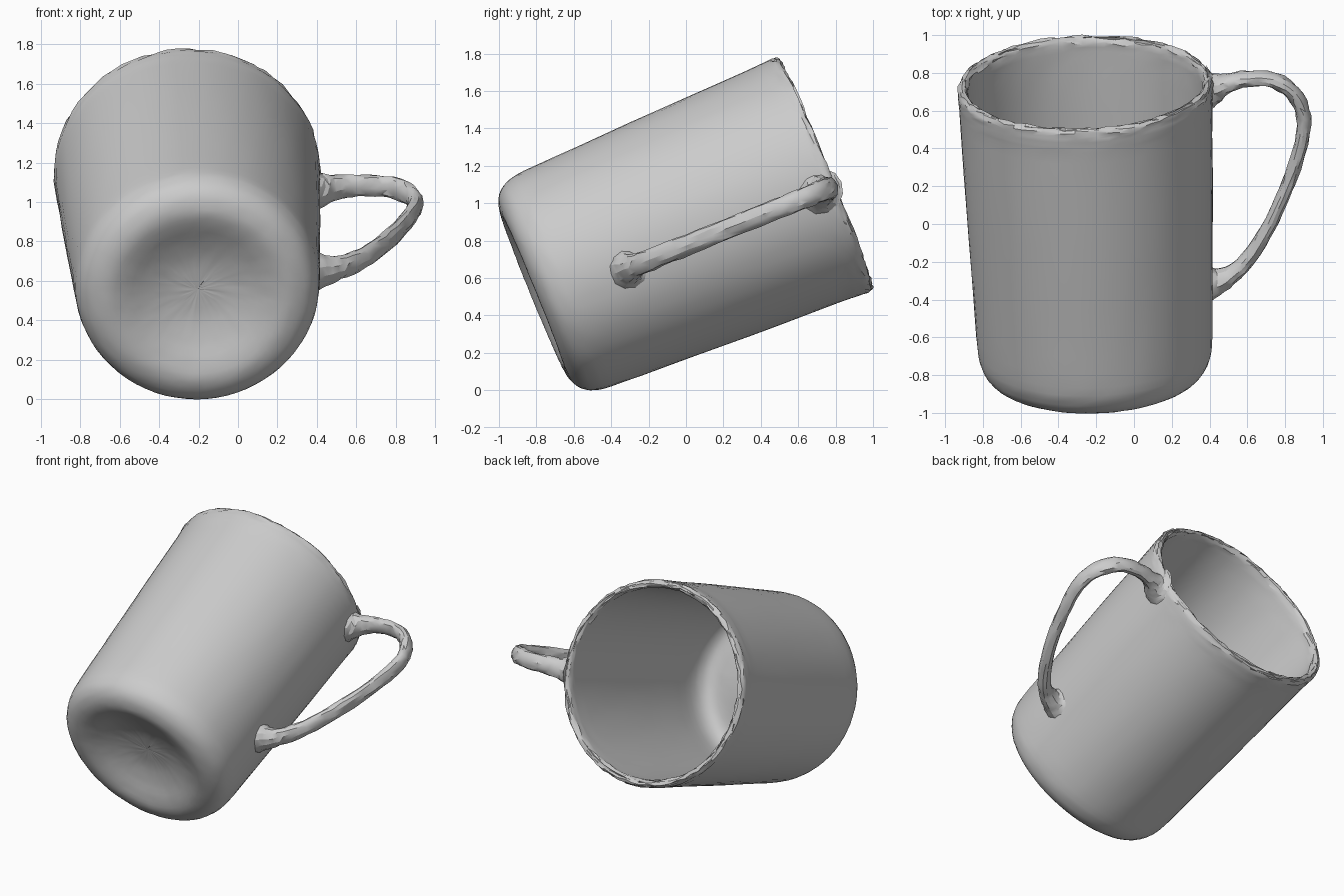
import bpy
import bmesh
import math
import random
from mathutils import Vector, Matrix

random.seed(4)
if "Cube" in bpy.data.objects:
    bpy.data.objects.remove(bpy.data.objects["Cube"], do_unlink=True)


def spline(points, steps):
    """Smooth curve passing through every control point."""
    p = [Vector(q) for q in points]
    p = [p[0] * 2 - p[1]] + p + [p[-1] * 2 - p[-2]]
    out = []
    for a, b, c, d in zip(p, p[1:], p[2:], p[3:]):
        for i in range(steps):
            t = i / steps
            out.append(0.5 * (2 * b + (c - a) * t + (2 * a - 5 * b + 4 * c - d) * t ** 2
                              + (3 * b - a - 3 * c + d) * t ** 3))
    return out + [p[-2]]


def jitter(amount):
    return Vector([random.uniform(-amount, amount) for _ in range(3)])


def bridge(bm, rings):
    """Join successive rings of vertices with quads."""
    for r0, r1 in zip(rings, rings[1:]):
        n = len(r0)
        for i in range(n):
            j = (i + 1) % n
            bm.faces.new((r0[i], r0[j], r1[j], r1[i]))


def finish(bm, name, angle):
    bmesh.ops.recalc_face_normals(bm, faces=bm.faces)
    mesh = bpy.data.meshes.new(name)
    bm.to_mesh(mesh)
    bm.free()
    obj = bpy.data.objects.new(name, mesh)
    bpy.context.collection.objects.link(obj)
    bpy.ops.object.select_all(action='DESELECT')
    obj.select_set(True)
    bpy.context.view_layer.objects.active = obj
    bpy.ops.object.shade_smooth_by_angle(angle=math.radians(angle))
    return obj


# Tilted cup: dimpled base, tapered wall, rough rim, inner wall and domed floor
base_center = Vector((-0.20, -0.818, 0.521))
rim_center = Vector((-0.26, 0.75, 1.161))
axis = rim_center - base_center
tilt = Matrix.Translation(base_center) @ axis.to_track_quat('Z', 'Y').to_matrix().to_4x4()

profile = [(0.001, 0.10), (0.15, 0.092), (0.27, 0.06), (0.37, 0.02), (0.45, 0.0),
           (0.52, 0.013), (0.575, 0.05), (0.607, 0.11), (0.622, 0.2), (0.634, 0.5),
           (0.653, 1.0), (0.668, 1.5), (0.673, 1.6), (0.674, 1.66), (0.662, 1.69),
           (0.64, 1.69), (0.626, 1.66), (0.622, 1.58), (0.615, 1.4), (0.6, 0.9),
           (0.585, 0.45), (0.573, 0.22), (0.54, 0.125), (0.48, 0.09), (0.38, 0.10),
           (0.25, 0.135), (0.12, 0.162), (0.001, 0.17)]
SIDES = 72
bm = bmesh.new()
rings = []
for r, h in spline(profile, 3):
    rough = 0.007 if h > 1.65 else 0.0012
    ring = []
    for i in range(SIDES):
        a = math.tau * i / SIDES
        co = Vector((r * math.cos(a), r * math.sin(a), h))
        if r > 0.05:
            co += jitter(rough)
        ring.append(bm.verts.new(tilt @ co))
    rings.append(ring)
bridge(bm, rings)
bmesh.ops.remove_doubles(bm, verts=rings[0] + rings[-1], dist=0.004)
finish(bm, "cup_body", 32)

# Handle: oval bar swept in a sloping plane, flared where it meets the wall
# Each control point is x, y, half width in plane, half width across plane
path = [(0.385, 0.715, 0.13, 0.12), (0.425, 0.72, 0.085, 0.09), (0.48, 0.74, 0.055, 0.07),
        (0.57, 0.765, 0.042, 0.06), (0.70, 0.77, 0.04, 0.058), (0.81, 0.725, 0.04, 0.058),
        (0.88, 0.635, 0.04, 0.057), (0.90, 0.53, 0.038, 0.055), (0.87, 0.37, 0.036, 0.055),
        (0.79, 0.15, 0.036, 0.055), (0.70, -0.04, 0.037, 0.056), (0.60, -0.19, 0.04, 0.058),
        (0.51, -0.27, 0.05, 0.064), (0.435, -0.305, 0.075, 0.085), (0.385, -0.31, 0.12, 0.11)]
SLOPE = 0.4
across = Vector((0, -SLOPE, 1)).normalized()
samples = spline(path, 3)
centers = [Vector((s[0], s[1], 0.775 + SLOPE * s[1])) for s in samples]
bm = bmesh.new()
rings = []
last = len(centers) - 1
for k, (c, s) in enumerate(zip(centers, samples)):
    tangent = (centers[min(k + 1, last)] - centers[max(k - 1, 0)]).normalized()
    if k in (0, last):
        tangent = Vector((1 if k == 0 else -1, 0, 0))
    inward = tangent.cross(across).normalized()
    ring = []
    for i in range(12):
        a = math.tau * i / 12
        co = c + inward * (s[2] * math.cos(a)) + across * (s[3] * math.sin(a))
        ring.append(bm.verts.new(co + jitter(0.004)))
    rings.append(ring)
bridge(bm, rings)
bm.faces.new(rings[0])
bm.faces.new(rings[-1])
bmesh.ops.triangulate(bm, faces=bm.faces)
finish(bm, "handle", 25)
